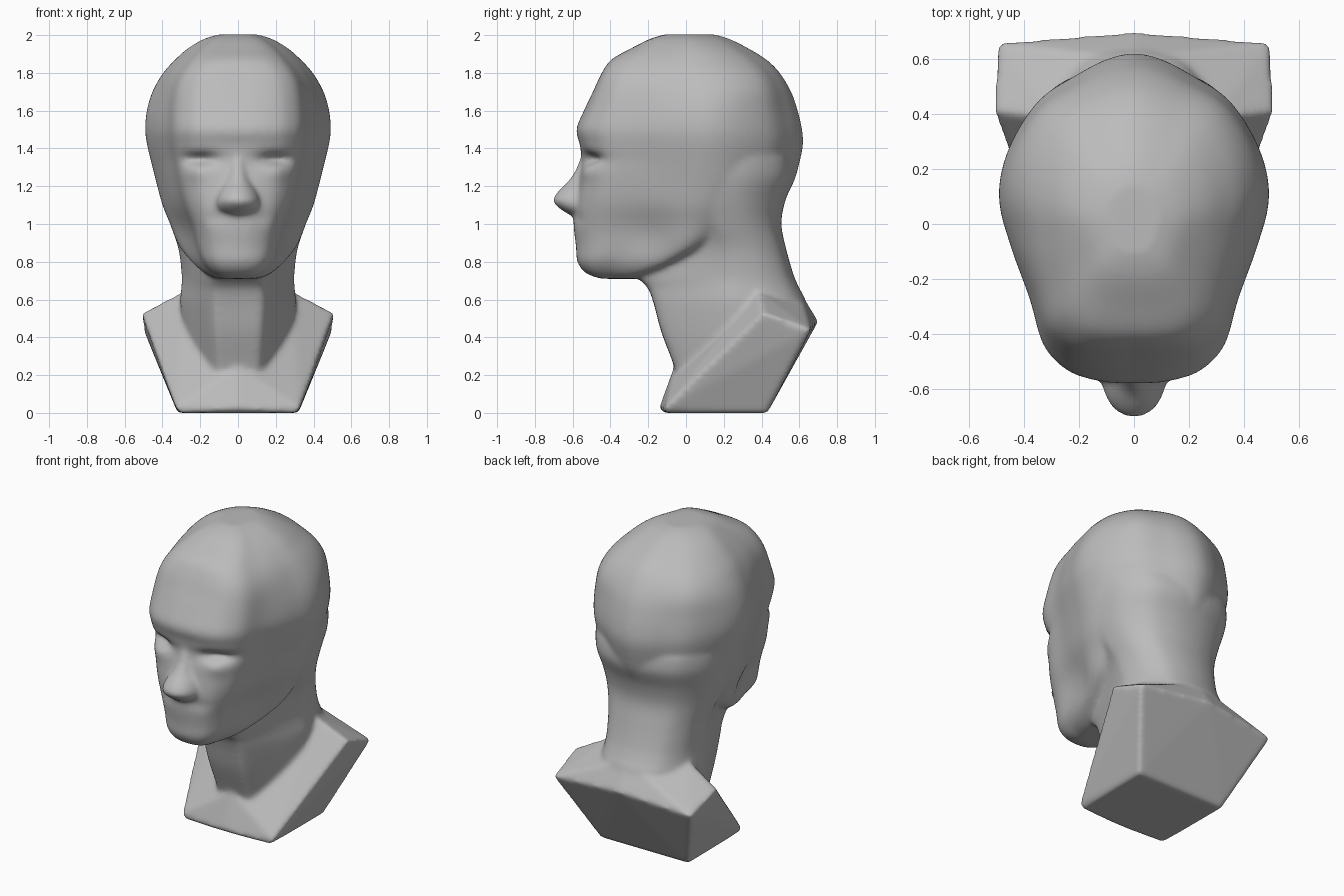
import bpy, bmesh, math
from mathutils import Vector

cube = bpy.data.objects.get("Cube")
if cube:
    bpy.data.objects.remove(cube, do_unlink=True)


def spline(points, steps, closed=False):
    """Smooth curve through tuples of any length."""
    n = len(points)
    pts = [Vector(p) for p in points]
    pick = (lambda i: pts[i % n]) if closed else (lambda i: pts[max(0, min(n - 1, i))])
    out = []
    for i in range(n if closed else n - 1):
        a, b, c, d = (pick(i + k) for k in (-1, 0, 1, 2))
        for s in range(steps):
            t = s / steps
            out.append(b + (c - a) * (t / 2) + (a - b * 2.5 + c * 2 - d / 2) * t ** 2
                       + ((b - c) * 1.5 + (d - a) / 2) * t ** 3)
    return out if closed else out + [pts[-1]]


def loft(bm, half_section, rows, deform=None):
    """Skin rows of (z, half width, front y, back y, widest y)."""
    mirrored = half_section + [(-x, f) for x, f in half_section[-2:0:-1]]
    section = spline(mirrored, 4, closed=True)
    rings = []
    for z, w, front, back, mid in spline(rows, 8):
        ring = []
        for x, f in section:
            y = mid - f * (mid - front) if f > 0 else mid - f * (back - mid)
            co = Vector((x * w, y, z))
            ring.append(bm.verts.new(deform(co) if deform else co))
        rings.append(ring)
    count = len(section)
    for low, high in zip(rings, rings[1:]):
        for i in range(count):
            j = (i + 1) % count
            bm.faces.new((low[i], low[j], high[j], high[i]))
    bm.faces.new(rings[0][::-1])
    bm.faces.new(rings[-1])


def bell(value, centre, spread):
    return math.exp(-((value - centre) / spread) ** 2)


def carve_head(co):
    """Fill out the skull, round the jaw, sink the eyes and mouth corners."""
    x, y, z = abs(co.x), co.y - 0.05, co.z
    diagonal = (2 * x * y / max(x * x + y * y, 0.0001)) ** 2
    swell = 0.06 * bell(z, 1.78, 0.13)
    if y < 0:
        swell -= 0.10 * bell(z, 0.92, 0.15)
    co.x *= 1 + swell * diagonal
    co.y += y * swell * diagonal
    if y < -0.25:
        co.y += 0.065 * bell(x, 0.2, 0.09) * bell(z, 1.345, 0.03)
        co.y -= 0.018 * bell(x, 0.22, 0.08) * bell(z, 1.275, 0.04)
        co.y += 0.012 * bell(x, 0.13, 0.05) * bell(z, 1.03, 0.03)
    return co


bm = bmesh.new()

# Shoulder block: a leaning, faceted hull
block = [(0, -0.145, 0.02), (0, -0.065, 0.24), (0, 0.43, 0.0),
         (0, 0.70, 0.485), (0, 0.60, 0.65)]
for side in (-1, 1):
    block += [(side * x, y, z) for x, y, z in (
        (0.31, -0.11, 0.0), (0.33, -0.11, 0.03), (0.32, 0.43, 0.0),
        (0.50, 0.66, 0.44), (0.51, 0.41, 0.53), (0.28, 0.38, 0.65))]
hull = bmesh.ops.convex_hull(bm, input=[bm.verts.new(p) for p in block])
bmesh.ops.delete(bm, geom=hull["geom_interior"], context='VERTS')

# Neck: flat front, angled sides, running up into the back of the skull
neck_section = [(0, 1), (0.25, 1), (0.47, 0.95), (0.75, 0.5), (0.95, 0.12), (1, -0.1),
                (0.92, -0.5), (0.68, -0.82), (0.35, -0.96), (0, -1)]
loft(bm, neck_section, [
    (0.15, 0.24, -0.03, 0.40, 0.22), (0.27, 0.26, -0.07, 0.48, 0.23),
    (0.43, 0.285, -0.13, 0.57, 0.24), (0.58, 0.305, -0.17, 0.63, 0.25),
    (0.66, 0.30, -0.20, 0.60, 0.25), (0.73, 0.298, -0.25, 0.57, 0.25),
    (0.87, 0.316, -0.22, 0.53, 0.22), (1.0, 0.36, -0.12, 0.505, 0.16),
    (1.12, 0.40, -0.05, 0.525, 0.12), (1.25, 0.43, 0.0, 0.575, 0.11),
    (1.35, 0.44, 0.0, 0.57, 0.1)])

# Head: narrow face, wide temples, tapered back
head_section = [(0, 1), (0.2, 0.995), (0.41, 0.96), (0.55, 0.9), (0.68, 0.78),
                (0.77, 0.55), (0.91, 0.27), (1, 0), (0.93, -0.33),
                (0.71, -0.67), (0.41, -0.86), (0.2, -0.96), (0, -1)]
loft(bm, head_section, [
    (0.71, 0.11, -0.45, -0.18, -0.32), (0.74, 0.18, -0.53, -0.10, -0.25),
    (0.80, 0.26, -0.575, 0.0, -0.12), (0.88, 0.315, -0.582, 0.2, -0.02),
    (1.0, 0.36, -0.595, 0.45, 0.05), (1.1, 0.40, -0.585, 0.505, 0.08),
    (1.22, 0.433, -0.567, 0.57, 0.1), (1.32, 0.458, -0.55, 0.60, 0.1),
    (1.42, 0.482, -0.562, 0.62, 0.1), (1.5, 0.492, -0.58, 0.615, 0.1),
    (1.6, 0.483, -0.54, 0.592, 0.1), (1.7, 0.452, -0.492, 0.557, 0.1),
    (1.8, 0.395, -0.445, 0.497, 0.08), (1.87, 0.333, -0.395, 0.427, 0.06),
    (1.93, 0.265, -0.29, 0.33, 0.05), (1.98, 0.18, -0.19, 0.23, 0.03),
    (2.004, 0.1, -0.11, 0.15, 0.03)], carve_head)

# Nose: slim bridge widening to a round tip
round_section = [(math.sin(a * math.pi / 8), math.cos(a * math.pi / 8)) for a in range(9)]
loft(bm, round_section, [
    (1.38, 0.04, -0.55, -0.45, -0.5), (1.30, 0.05, -0.58, -0.45, -0.5),
    (1.23, 0.068, -0.622, -0.45, -0.52), (1.17, 0.10, -0.68, -0.45, -0.55),
    (1.12, 0.115, -0.705, -0.45, -0.57), (1.075, 0.105, -0.66, -0.45, -0.56),
    (1.045, 0.065, -0.61, -0.45, -0.52)])

bmesh.ops.recalc_face_normals(bm, faces=bm.faces)
mesh = bpy.data.meshes.new("head_bust")
bm.to_mesh(mesh)
bm.free()
bust = bpy.data.objects.new("head_bust", mesh)
bpy.context.collection.objects.link(bust)

# Plain grey clay
clay = bpy.data.materials.new("grey_clay")
clay.use_nodes = True
colour = (0.5, 0.5, 0.5, 1)
clay.diffuse_color = colour
clay.node_tree.nodes["Principled BSDF"].inputs["Base Color"].default_value = colour
mesh.materials.append(clay)

# Fuse the parts into one softened skin
remesh = bust.modifiers.new("fuse", 'REMESH')
remesh.mode = 'VOXEL'
remesh.voxel_size = 0.012
remesh.use_smooth_shade = True
soften = bust.modifiers.new("soften", 'SMOOTH')
soften.factor = 0.5
soften.iterations = 20
